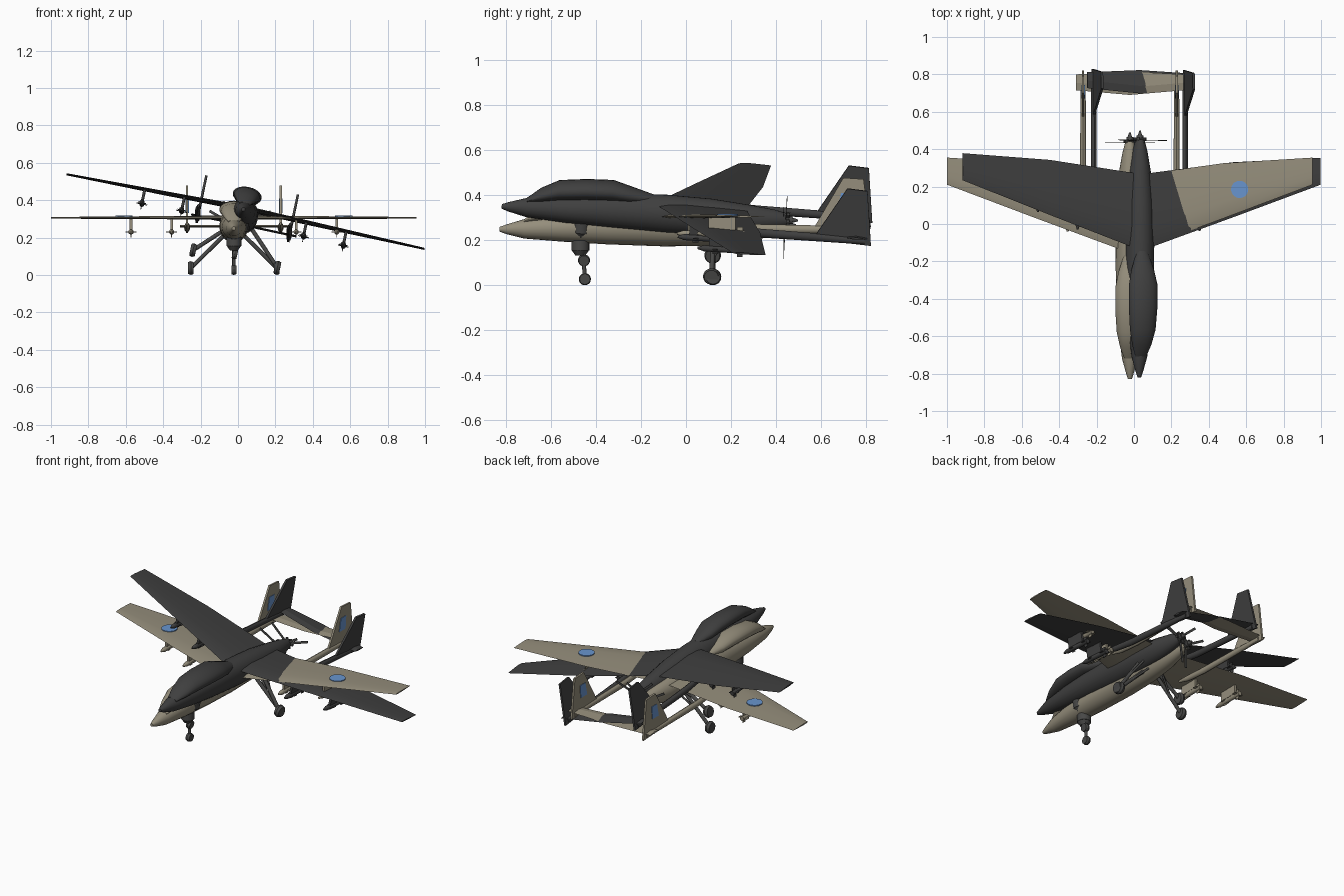
import bpy, bmesh, math
from mathutils import Matrix, Vector

if "Cube" in bpy.data.objects:
    bpy.data.objects.remove(bpy.data.objects["Cube"])


def material(name, rgb):
    m = bpy.data.materials.new(name)
    m.diffuse_color = (*rgb, 1)
    m.use_nodes = True
    m.node_tree.nodes["Principled BSDF"].inputs["Base Color"].default_value = m.diffuse_color
    return m


TAN = material("sand_paint", (0.30, 0.27, 0.20))
DARK = material("charcoal_paint", (0.05, 0.05, 0.05))
GEAR = material("gear_grey", (0.065, 0.065, 0.063))
BLUE = material("marking_blue", (0.14, 0.30, 0.62))


def finish(bm, name, mat, place, smooth=True):
    bmesh.ops.recalc_face_normals(bm, faces=bm.faces)
    me = bpy.data.meshes.new(name)
    bm.to_mesh(me)
    bm.free()
    me.materials.append(mat)
    me.transform(place)
    ob = bpy.data.objects.new(name, me)
    bpy.context.collection.objects.link(ob)
    if smooth:
        bpy.ops.object.select_all(action='DESELECT')
        ob.select_set(True)
        bpy.context.view_layer.objects.active = ob
        bpy.ops.object.shade_smooth_by_angle(angle=math.radians(35))
    return ob


def loft(bm, rings):
    rows = [[bm.verts.new(p) for p in r] for r in rings]
    n = len(rows[0])
    for a, b in zip(rows, rows[1:]):
        for i in range(n):
            bm.faces.new((a[i], a[(i + 1) % n], b[(i + 1) % n], b[i]))
    bm.faces.new(rows[0])
    bm.faces.new(rows[-1][::-1])


def body(stations, sides=20):
    # stations: y, centre height, half width, half height
    bm = bmesh.new()
    ang = [2 * math.pi * i / sides for i in range(sides)]
    loft(bm, [[(w * math.cos(a), y, z + h * math.sin(a)) for a in ang]
              for y, z, w, h in stations])
    return bm


def rod(bm, a, b, r1, r2=None, n=12):
    a, b = Vector(a), Vector(b)
    d = b - a
    m = Matrix.Translation((a + b) / 2) @ d.to_track_quat('Z', 'Y').to_matrix().to_4x4()
    bmesh.ops.create_cone(bm, cap_ends=True, segments=n, radius1=r1,
                          radius2=r1 if r2 is None else r2, depth=d.length, matrix=m)


def box(bm, c, size, rot=Matrix()):
    bmesh.ops.create_cube(bm, size=1, matrix=rot @ Matrix.Translation(c)
                          @ Matrix.Diagonal((*size, 1)))


def slab(bm, pts, x, t):
    # upright plate from a (y, z) outline
    loft(bm, [[(x + s * t / 2, y, z) for y, z in pts] for s in (-1, 1)])


def aircraft(tag, paint, place, marked):
    # Fuselage and sensor hump
    finish(body([(-.83, .249, .010, .010), (-.80, .249, .020, .021),
                 (-.72, .251, .042, .043), (-.55, .255, .063, .061),
                 (-.35, .259, .074, .077), (-.10, .260, .078, .087),
                 (.10, .258, .074, .083), (.27, .258, .060, .066),
                 (.38, .264, .040, .046), (.44, .267, .024, .029)]),
           tag + "fuselage", paint, place)
    finish(body([(-.72, .285, .030, .008), (-.66, .312, .052, .030),
                 (-.58, .338, .070, .044), (-.46, .349, .078, .045),
                 (-.34, .352, .078, .045), (-.26, .338, .062, .036),
                 (-.16, .325, .030, .020)]), tag + "sensor_hump", paint, place)

    # Wing: thin aerofoil, swept leading edge, kinked trailing edge
    bm = bmesh.new()
    rings = []
    for x, le, te, t in [(-.977, .21, .355, .005), (-.5, .03, .325, .009),
                         (0, -.155, .255, .013), (.5, .03, .325, .009),
                         (.977, .21, .355, .005)]:
        c = te - le
        rings.append([(x, le + c * u, .305 + t * v) for u, v in
                      [(0, 0), (.08, .6), (.3, 1), (.65, .6), (1, 0),
                       (.65, -.4), (.3, -.7), (.08, -.4)]])
    loft(bm, rings)
    finish(bm, tag + "wing", paint, place)

    # Tail: booms, fins, tailplane
    for s, side in ((-1, "left_"), (1, "right_")):
        bm = body([(.08, .275, .006, .008), (.16, .262, .014, .018),
                   (.30, .252, .016, .020), (.60, .248, .015, .018),
                   (.79, .243, .012, .014)], 12)
        bmesh.ops.translate(bm, verts=bm.verts, vec=(s * .25, 0, 0))
        finish(bm, tag + side + "boom", paint, place)
        bm = bmesh.new()
        slab(bm, [(.56, .24), (.82, .225), (.79, .472), (.70, .478)], s * .25, .012)
        finish(bm, tag + side + "fin", paint, place, False)
        if marked:
            bm = bmesh.new()
            for k in (-1, 1):
                slab(bm, [(.672, .33), (.735, .33), (.742, .41), (.69, .41)],
                     s * .25 + k * .007, .004)
            finish(bm, tag + side + "fin_marking", BLUE, place, False)
            bm = bmesh.new()
            rod(bm, (s * .587, .185, .311), (s * .587, .185, .317), .046, n=28)
            finish(bm, tag + side + "wing_marking", BLUE, place, False)
    bm = bmesh.new()
    loft(bm, [[(x, le, .26), (x, le + .04, .266), (x, te, .26), (x, le + .04, .254)]
              for x, le, te in [(-.287, .715, .80), (0, .69, .815), (.287, .715, .80)]])
    finish(bm, tag + "tailplane", paint, place, False)

    # Pusher engine with cylinder heads, hub and three blades
    bm = bmesh.new()
    rod(bm, (0, .42, .267), (0, .465, .267), .022, .018)
    rod(bm, (0, .465, .267), (0, .49, .267), .012, .004)
    for i in range(6):
        a = math.pi * i / 3
        rod(bm, (0, .445, .267), (.034 * math.cos(a), .445, .267 + .034 * math.sin(a)), .008, n=8)
    finish(bm, tag + "engine", GEAR, place)
    bm = bmesh.new()
    for i in range(3):
        r = Matrix.Translation((0, .435, .267)) @ Matrix.Rotation(2 * math.pi * i / 3, 4, 'Y')
        box(bm, (0, 0, -.08), (.014, .003, .14), r)
    finish(bm, tag + "propeller", GEAR, place, False)

    # Nose sensor turret
    bm = bmesh.new()
    rod(bm, (0, -.47, .20), (0, -.47, .155), .040, n=20)
    rod(bm, (0, -.47, .155), (0, -.47, .132), .038, .022, n=20)
    finish(bm, tag + "sensor_turret", GEAR, place)

    # Landing gear
    bm = bmesh.new()
    rod(bm, (0, -.46, .19), (0, -.45, .03), .009)
    for s in (-1, 1):
        rod(bm, (s * .04, .12, .225), (s * .222, .12, .045), .011)
        rod(bm, (s * .04, .17, .225), (s * .15, .12, .115), .006)
    finish(bm, tag + "gear_legs", GEAR, place)
    bm = bmesh.new()
    for x, y, r, w in [(0, -.45, .027, .026), (-.23, .12, .037, .03), (.23, .12, .037, .03)]:
        rod(bm, (x - w / 2, y, r), (x, y, r), r * .85, r, 20)
        rod(bm, (x, y, r), (x + w / 2, y, r), r, r * .85, 20)
    finish(bm, tag + "wheels", GEAR, place)

    # Underwing pylons and finned stores
    pylons, stores = bmesh.new(), bmesh.new()
    for s in (-1, 1):
        for x, y in ((.333, .07), (.55, .16)):
            x *= s
            box(pylons, (x, y, .273), (.014, .12, .06))
            rod(stores, (x, y - .08, .23), (x, y + .10, .23), .014)
            rod(stores, (x, y - .08, .23), (x, y - .11, .23), .014, .005)
            for dy, k in ((.08, .058), (-.03, .044)):
                box(stores, (x, y + dy, .23), (k, .025, .004))
                box(stores, (x, y + dy, .23), (.004, .025, k))
    finish(pylons, tag + "pylons", paint, place, False)
    finish(stores, tag + "stores", paint, place)


# Level sand aircraft, and a banked, nose-up charcoal one just above it
aircraft("sand_", TAN, Matrix.Translation((-.022, 0, 0)), True)
aircraft("charcoal_", DARK,
         Matrix.Translation((.04, .012, .355))
         @ Matrix.Rotation(math.radians(-3.5), 4, 'X')
         @ Matrix.Rotation(math.radians(11.8), 4, 'Y')
         @ Matrix.Translation((0, 0, -.305)), False)
